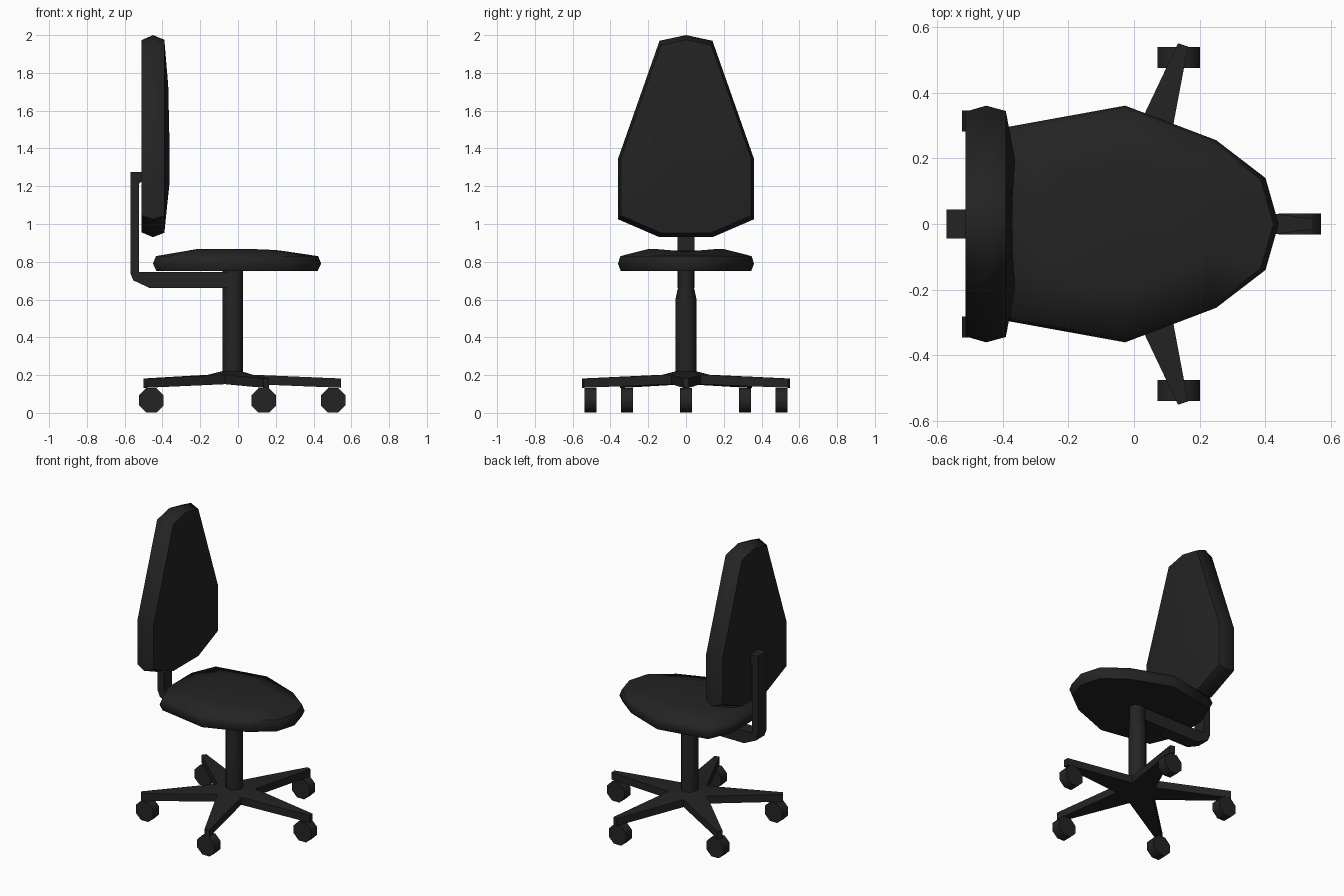
import bpy, bmesh, math

if "Cube" in bpy.data.objects:
    bpy.data.objects.remove(bpy.data.objects["Cube"])

black = bpy.data.materials.new("black")
black.diffuse_color = (0.017, 0.017, 0.017, 1)
black.use_nodes = True
black.node_tree.nodes["Principled BSDF"].inputs["Base Color"].default_value = black.diffuse_color
HUB = -0.028  # x of the column axis


def make(name, verts, faces, angle=40):
    me = bpy.data.meshes.new(name)
    me.from_pydata(verts, [], faces)
    bm = bmesh.new()
    bm.from_mesh(me)
    bmesh.ops.recalc_face_normals(bm, faces=bm.faces)
    bm.to_mesh(me)
    bm.free()
    ob = bpy.data.objects.new(name, me)
    bpy.context.collection.objects.link(ob)
    me.materials.append(black)
    bpy.ops.object.select_all(action='DESELECT')
    ob.select_set(True)
    bpy.context.view_layer.objects.active = ob
    bpy.ops.object.shade_smooth_by_angle(angle=math.radians(angle))
    return ob


def loft(name, rings, tip=None, angle=40):
    """Skin a stack of equal rings; close with a cap or a central tip."""
    n = len(rings[0])
    verts = [p for r in rings for p in r]
    faces = [tuple(range(n))]
    for k in range(len(rings) - 1):
        for i in range(n):
            j = (i + 1) % n
            faces.append((k*n + i, k*n + j, k*n + n + j, k*n + n + i))
    last = (len(rings) - 1) * n
    if tip:
        verts.append(tip)
        faces += [(last + i, last + (i + 1) % n, len(verts) - 1) for i in range(n)]
    else:
        faces.append(tuple(range(last, last + n)))
    return make(name, verts, faces, angle)


def cushion(name, half, centre, levels, place):
    """Padded shape: mirrored half outline, (scale, depth) levels, dished face."""
    outline = half + [(a, -y) for a, y in reversed(half) if y > 0]
    rings = []
    for k, (s, d) in enumerate(levels):
        dish = 0.014 if k == len(levels) - 1 else 0
        rings.append([place(centre + (a - centre) * s, y * s,
                            d - dish * max(0, 1 - abs(y) / 0.3)) for a, y in outline])
    loft(name, rings, place(centre, 0, levels[-1][1] - 0.015), 60)


# Seat cushion
cushion("seat", [(0.44, 0), (0.40, 0.14), (0.25, 0.255), (-0.027, 0.36),
                 (-0.38, 0.296), (-0.45, 0.13)], -0.01,
        [(0.96, 0.752), (1, 0.79), (0.965, 0.83), (0.55, 0.868)],
        lambda a, y, d: (a, y, d))

# Backrest cushion
cushion("backrest", [(2.0, 0), (1.97, 0.14), (1.345, 0.36), (1.025, 0.36),
                     (0.93, 0.14)], 1.455,
        [(0.95, -0.512), (1, -0.45), (0.955, -0.39), (0.54, -0.362)],
        lambda a, y, d: (d, y, a))

# Bent support arm between column and backrest
arm = [(-0.57, 1.275), (-0.51, 1.275), (-0.51, 1.225), (-0.523, 1.215), (-0.523, 0.745),
       (-0.05, 0.745), (-0.05, 0.66), (-0.465, 0.66), (-0.555, 0.702), (-0.57, 0.74)]
loft("support_arm", [[(x, y, z) for x, z in arm] for y in (-0.044, 0.044)], angle=30)

# Column, narrowing sideways at the top
col = []
for z, ry in ((0.19, 0.056), (0.60, 0.056), (0.66, 0.043), (0.76, 0.043)):
    col.append([(HUB + 0.054 * math.cos(t), ry * math.sin(t), z)
                for t in (i * math.tau / 12 for i in range(12))])
loft("column", col)


# Five-pointed star base
def star(zin, ztip):
    pts = []
    for i in range(5):
        for r, off, w, z in ((0.13, -36, 0, zin), (0.573, 0, -0.016, ztip), (0.573, 0, 0.016, ztip)):
            t = math.radians(72 * i + off)
            pts.append((HUB + r * math.cos(t) - w * math.sin(t),
                        r * math.sin(t) + w * math.cos(t), z))
    return pts


verts = star(0.202, 0.182) + star(0.152, 0.133) + [(HUB, 0, 0.235), (HUB, 0, 0.155)]
faces = [(i, (i + 1) % 15, 15 + (i + 1) % 15, 15 + i) for i in range(15)]
for base, mid in ((0, 30), (15, 31)):
    for i in range(0, 15, 3):
        nxt = base + (i + 3) % 15
        faces += [(base + i, base + i + 1, base + i + 2, nxt), (base + i, nxt, mid)]
make("star_base", verts, faces, 30)

# Caster wheels, all rolling along x
for i in range(5):
    t = math.radians(72 * i)
    cx, cy = HUB + 0.532 * math.cos(t), 0.532 * math.sin(t)
    R = 0.065 / math.cos(math.pi / 8)
    ring = [(cx + R * math.cos(a), 0.066 + R * math.sin(a))
            for a in ((k + 0.5) * math.tau / 8 for k in range(8))]
    loft(f"caster_{i + 1}", [[(x, cy + s, z) for x, z in ring] for s in (-0.032, 0.032)], angle=50)
